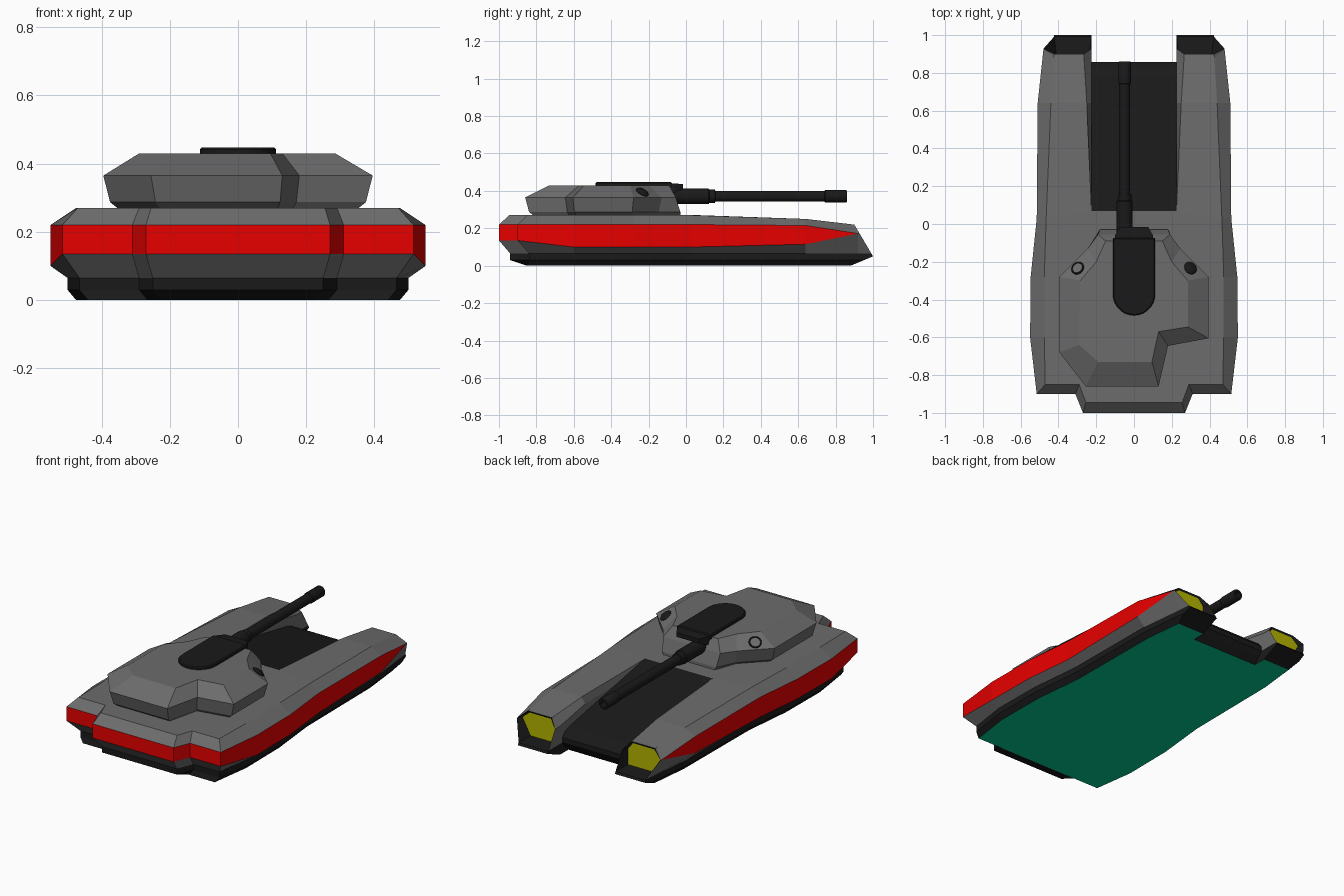
import bpy, bmesh, math
from mathutils import Vector, Matrix

if "Cube" in bpy.data.objects:
    bpy.data.objects.remove(bpy.data.objects["Cube"])

GREY, RED, DARK, YELLOW, GREEN = range(5)


def material(name, colour):
    mat = bpy.data.materials.new(name)
    mat.use_nodes = True
    mat.diffuse_color = (*colour, 1)
    mat.node_tree.nodes["Principled BSDF"].inputs["Base Color"].default_value = (*colour, 1)
    return mat


PALETTE = [
    material("armour grey", (.15, .15, .152)),
    material("stripe red", (.8, 0, 0)),
    material("dark metal", (.01, .01, .01)),
    material("lamp yellow", (.45, .45, 0)),
    material("belly green", (0, .6, .29)),
]


def finish(bm, name, smooth=False):
    bmesh.ops.recalc_face_normals(bm, faces=bm.faces)
    mesh = bpy.data.meshes.new(name)
    bm.to_mesh(mesh)
    bm.free()
    for mat in PALETTE:
        mesh.materials.append(mat)
    obj = bpy.data.objects.new(name, mesh)
    bpy.context.collection.objects.link(obj)
    if smooth:
        bpy.ops.object.select_all(action='DESELECT')
        obj.select_set(True)
        bpy.context.view_layer.objects.active = obj
        bpy.ops.object.shade_smooth_by_angle(angle=math.radians(35))


def loft(bm, rings, colour):
    """Join closed rings with quads; colour(band, segment) gives the material."""
    rows = [[bm.verts.new(p) for p in ring] for ring in rings]
    count = len(rows[0])
    for band, (low, high) in enumerate(zip(rows, rows[1:])):
        for i in range(count):
            j = (i + 1) % count
            paint_new(bm, (low[i], low[j], high[j], high[i]), colour(band, i))
    return rows


def paint_new(bm, verts, colour):
    face = bm.faces.new(verts)
    face.material_index = colour


# Hull: stacked outlines, from the rear notch round to the two front prongs
waist = [(.27, -1), (.31, -.9), (.515, -.9), (.55, -.6), (.547, -.28),
         (.515, .03), (.51, .64), (.48, .92), (.465, 1.08)]
deck_edge = [(.255, -.945), (.29, -.85), (.47, -.85), (.475, -.6), (.475, -.28),
             (.465, .03), (.44, .64), (.425, .88), (.42, 1.08)]
prong_inside = [(1.08, .275), (.88, .265), (.64, .25), (.07, .225)]
top_z = [.27] * 6 + [.25, .222, .2]
red_top = [.22] * 6 + [.215, .172, .172]
red_low = [.135] * 3 + [.1] * 3 + [.115, .172, .172]


def hull_ring(outline, heights, flare=False):
    half = [Vector((x, y, z)) for (x, y), z in zip(outline, heights)]
    inner_z = heights[:4:-1][:4]
    for (y, x), z in zip(prong_inside, inner_z):
        half.append(Vector((x if flare else .225, y, z)))
    return half + [Vector((-p.x, p.y, p.z)) for p in reversed(half)]


skirt = [(x - (.05 if x > .32 else .02), y + (.06 if y < -.8 else 0)) for x, y in waist]
base = [(x - .025, max(y, -.85) if y < -.87 else min(y, y - .01) if y < -.8 else y)
        for x, y in skirt]
rings = [hull_ring(base, [0] * 9), hull_ring(skirt, [.03] * 9),
         hull_ring(skirt, [.065] * 9), hull_ring(waist, red_low),
         hull_ring(waist, red_top), hull_ring(deck_edge, top_z, True)]


def hull_colour(band, i):
    outside = i < 8 or i > 16
    if band < 2:
        return DARK
    return RED if band == 3 and outside else GREY


bm = bmesh.new()
rows = loft(bm, rings, hull_colour)
for row, colour in ((rows[0], GREEN), (rows[-1], GREY)):
    left, right = row[:13], row[:12:-1]
    paint_new(bm, left[:6] + [left[12], right[12]] + right[5::-1], colour)
    for half in (left, right):
        for a in (5, 6, 7):
            paint_new(bm, (half[a], half[a + 1], half[16 - a], half[17 - a]), colour)
bmesh.ops.remove_doubles(bm, verts=bm.verts, dist=.0001)
bmesh.ops.recalc_face_normals(bm, faces=bm.faces)


def slice_off(point, normal):
    geom = bm.verts[:] + bm.edges[:] + bm.faces[:]
    bmesh.ops.bisect_plane(bm, geom=geom, dist=.0001, plane_co=point,
                           plane_no=normal, clear_outer=True)
    rim = [e for e in bm.edges if e.is_boundary]
    for face in bmesh.ops.holes_fill(bm, edges=rim, sides=0)["faces"]:
        face.material_index = DARK


# Raked prong noses
nose = Vector((0, .17, .1)).normalized()
slice_off((0, .9, .22), nose)
slice_off((0, 1, .05), Vector((0, .05, -.12)).normalized())


def nose_faces(lowest):
    bm.normal_update()
    return [f for f in bm.faces if abs(f.normal.dot(nose)) > .995
            and f.calc_center_median().y > .9 and f.calc_center_median().z > lowest]


# Upright lamps sunk behind the dark rims, with a ledge below each
caps = nose_faces(0)
geom = caps + list({e for f in caps for e in f.edges}) + list({v for f in caps for v in f.verts})
bmesh.ops.bisect_plane(bm, geom=geom, dist=.0001, plane_co=(0, 0, .062), plane_no=(0, 0, 1))
lamps = nose_faces(.08)
bmesh.ops.inset_individual(bm, faces=lamps, thickness=.014, depth=0)
for f in lamps:
    f.material_index = YELLOW
    for v in f.verts:
        v.co.y = .895
    for e in f.edges:
        for wall in e.link_faces:
            if wall is not f:
                wall.material_index = DARK
finish(bm, "hull")

# Sloping engine deck between the prongs
profile = [(.07, 0), (.07, .271), (.79, .138), (.835, .122), (.857, .095),
           (.857, .065), (.835, .035), (.8, 0)]
bm = bmesh.new()
sides = loft(bm, [[(x, y, z) for y, z in profile] for x in (-.226, .226)],
             lambda band, i: GREEN if i == len(profile) - 1 else DARK)
for side in sides:
    paint_new(bm, side, DARK)
finish(bm, "engine_deck")

# Turret with a stepped rear corner
turret_waist = [(-.255, -.86), (.13, -.86), (.18, -.645), (.395, -.605), (.395, -.28),
                (.245, -.13), (.19, -.055), (-.19, -.055), (-.245, -.13), (-.395, -.28),
                (-.395, -.68)]
turret_top = [(-.19, -.73), (.095, -.73), (.13, -.57), (.285, -.545), (.285, -.3),
              (.2, -.2), (.15, -.09), (-.15, -.09), (-.2, -.2), (-.285, -.3), (-.29, -.64)]


def turret_ring(scale, z):
    ring = []
    for x, y in turret_waist:
        ring.append((x * scale, -.03 if y > -.1 else -.44 + (y + .44) * scale, z))
    return ring


bm = bmesh.new()
rows = loft(bm, [turret_ring(.88, .265), turret_ring(.95, .287),
                 [(x, y, .365) for x, y in turret_waist],
                 [(x, y, .43) for x, y in turret_top]], lambda band, i: GREY)
paint_new(bm, rows[0], GREY)
paint_new(bm, rows[-1], GREY)
finish(bm, "turret")

# Round-ended roof plate
arc = [(.112 * math.cos(a), -.372 - .112 * math.sin(a))
       for a in (math.pi * k / 14 for k in range(15))]
plate = arc + [(-.112, -.075), (.112, -.075)]
bm = bmesh.new()
rows = loft(bm, [[(x, y, z) for x, y in plate] for z in (.42, .441)]
            + [[(x * .95, -.28 + (y + .28) * .975, .447) for x, y in plate]],
            lambda band, i: DARK)
paint_new(bm, rows[-1], DARK)
finish(bm, "roof_plate")

# Gun mantlet, a tapered block
bm = bmesh.new()
rows = loft(bm, [[(-w, y, low), (w, y, low), (w, y, high), (-w, y, high)]
                 for y, w, low, high in ((-.15, .105, .39, .44), (-.06, .1, .39, .44),
                                         (-.015, .075, .41, .436))], lambda band, i: DARK)
paint_new(bm, rows[-1], DARK)
finish(bm, "mantlet")

# Gun: one turned profile of (distance along y, radius)
gun = [(-.12, .042), (.12, .042), (.125, .036), (.155, .036), (.157, .029),
       (.74, .029), (.745, .033), (.855, .033), (.86, .03), (.86, .018), (.8, .018)]
bm = bmesh.new()
angles = [math.tau * k / 20 for k in range(20)]
rows = loft(bm, [[(-.05 + r * math.cos(a), y, .371 + r * math.sin(a)) for a in angles]
                 for y, r in gun], lambda band, i: DARK)
paint_new(bm, rows[0], DARK)
paint_new(bm, rows[-1], DARK)
finish(bm, "gun_barrel", smooth=True)

# Sensors on the sloping front shoulders: one solid dome, one open ring
for side, name in ((1, "sensor_dome"), (-1, "sensor_ring")):
    normal = Vector((side * .044, .047, .086)).normalized()
    place = (Matrix.Translation((side * .297, -.235, .39))
             @ normal.to_track_quat('Z', 'Y').to_matrix().to_4x4())
    steps = [(.036, -.01), (.036, .006), (.031, .011)]
    steps += [(.018, .016)] if side > 0 else [(.028, .006)]
    bm = bmesh.new()
    rows = loft(bm, [[place @ Vector((r * math.cos(a), r * math.sin(a), h)) for a in angles]
                     for r, h in steps], lambda band, i: DARK)
    paint_new(bm, rows[-1], DARK if side > 0 else GREY)
    finish(bm, name, smooth=True)
